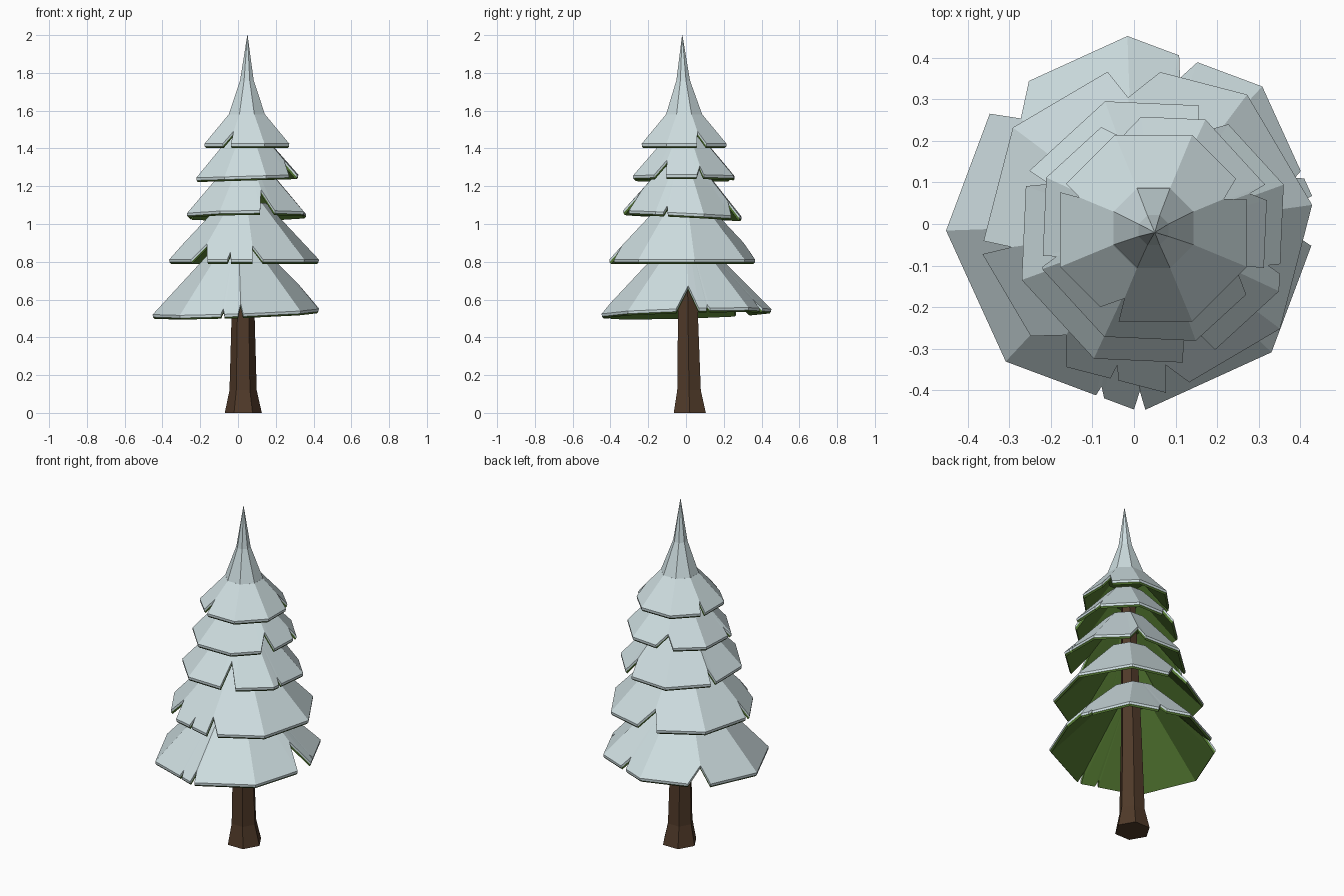
import bpy, bmesh, math

if "Cube" in bpy.data.objects:
    bpy.data.objects.remove(bpy.data.objects["Cube"])

def material(name, rgb):
    m = bpy.data.materials.new(name)
    m.diffuse_color = (*rgb, 1)
    m.use_nodes = True
    m.node_tree.nodes["Principled BSDF"].inputs["Base Color"].default_value = m.diffuse_color
    return m

SNOW = material("snow", (0.62, 0.73, 0.75))
GREEN = material("needle green", (0.085, 0.185, 0.03))
BARK = material("bark brown", (0.08, 0.042, 0.022))

def loft(name, rings, mats, strip_mats, cap_mats):
    """Bridge equal-length rings; colour each strip and both caps."""
    bm = bmesh.new()
    loops = [[bm.verts.new(p) for p in r] for r in rings]
    n = len(rings[0])
    for a, b, m in zip(loops, loops[1:], strip_mats):
        for i in range(n):
            j = (i + 1) % n
            bm.faces.new((a[i], a[j], b[j], b[i])).material_index = m
    for loop, m in ((loops[0], cap_mats[0]), (loops[-1], cap_mats[1])):
        bm.faces.new(loop).material_index = m
    bmesh.ops.recalc_face_normals(bm, faces=bm.faces[:])
    mesh = bpy.data.meshes.new(name)
    bm.to_mesh(mesh)
    bm.free()
    for m in mats:
        mesh.materials.append(m)
    ob = bpy.data.objects.new(name, mesh)
    bpy.context.collection.objects.link(ob)
    return ob

def ngon(n, cx, cy, z, r, rot=0):
    return [(cx + r * math.cos(math.radians(rot + 360 * i / n)),
             cy + r * math.sin(math.radians(rot + 360 * i / n)), z) for i in range(n)]

def octagon_radius(R, rot, a):
    u = (a - rot) % 45 - 22.5
    return R * math.cos(math.radians(22.5)) / math.cos(math.radians(u))

def tier(name, cx, cy, z, R, rot, r_top, z_top, tilt, notches):
    """Octagonal skirt; each notch is (start angle, apex angle, end angle, depth)."""
    pts = [(a0, 0) for a0, _, _, _ in notches] + [(a1, 0) for _, _, a1, _ in notches]
    pts += [(am, d) for _, am, _, d in notches]
    for k in range(8):
        c = (rot + 45 * k) % 360
        if not any(a0 - 0.01 <= c + s <= a1 + 0.01 for a0, _, a1, _ in notches for s in (0, -360)):
            pts.append((c, 0))
    pts.sort(key=lambda p: p[0] % 360)

    def ring(shrink, dz, top=False):
        out = []
        for a, d in pts:
            rr, rt = octagon_radius(R, rot, a), octagon_radius(r_top, rot, a)
            t = 1 if top else d / (rr - rt)
            r = rr + (rt - rr) * t - shrink
            x = r * math.cos(math.radians(a))
            y = r * math.sin(math.radians(a))
            h = z + (z_top - z) * t + dz + (1 - t) * (tilt[0] * x + tilt[1] * y)
            out.append((cx + x, cy + y, h))
        return out

    rings = [ring(0, 0, True), ring(0, 0), ring(0.001, -0.014),
             ring(0.009, -0.023), ring(0.004, -0.035, True)]
    return loft(name, rings, [SNOW, GREEN], [0, 0, 1, 1], [0, 1])

# trunk: flared hexagon
loft("trunk", [ngon(6, 0.028, 0.02, 0, 0.098), ngon(6, 0.027, 0.016, 0.12, 0.072),
               ngon(6, 0.027, 0.01, 0.55, 0.060), ngon(6, 0.04, 0, 1.4, 0.04)],
     [BARK], [0, 0, 0], [0, 0])

# snowy branch tiers, bottom to top
tier("branch_tier_1", 0, 0, 0.537, 0.452, 2, 0.13, 0.87, (0.035, 0.03), [
    (126.3, 137, 142.6, 0.08), (68.6, 72.5, 75, 0.05), (15, 16, 17.6, 0.02),
    (-7, 2, 9, 0.125), (270, 272, 273.5, 0.05), (257.5, 258.7, 260.3, 0.025)])
tier("branch_tier_2", 0.03, -0.01, 0.812, 0.402, 8, 0.12, 1.11, (0, 0), [
    (85, 98, 104, 0.085), (184.5, 188, 189, 0.075), (223, 233, 240, 0.08),
    (256.5, 258, 259.5, 0.035), (276.8, 278, 285.5, 0.07)])
tier("branch_tier_3", 0.045, -0.02, 1.055, 0.335, 20, 0.11, 1.305, (0.01, -0.05), [
    (153.5, 155, 160, 0.06), (283, 290, 298, 0.11), (342, 344, 346, 0.03),
    (55, 65, 70, 0.07)])
tier("branch_tier_4", 0.05, -0.01, 1.253, 0.288, 20, 0.1, 1.46, (0.03, 0), [
    (324, 335, 340, 0.075), (14, 20, 21.5, 0.045), (97, 110, 118, 0.055),
    (194, 196, 199, 0.035)])
tier("branch_tier_5", 0.047, -0.01, 1.425, 0.243, 22.5, 0.104, 1.58, (0, 0), [
    (17, 22.5, 31, 0.06), (153, 157.5, 159, 0.05), (236, 247.5, 249.5, 0.06)])

# pointed snowy treetop
loft("treetop", [ngon(8, 0.047, -0.01, 1.579, 0.104, 22.5),
                 ngon(8, 0.047, -0.015, 1.76, 0.039, 22.5),
                 ngon(8, 0.05, -0.02, 2.0, 0.001, 22.5)],
     [SNOW], [0, 0], [0, 0])
